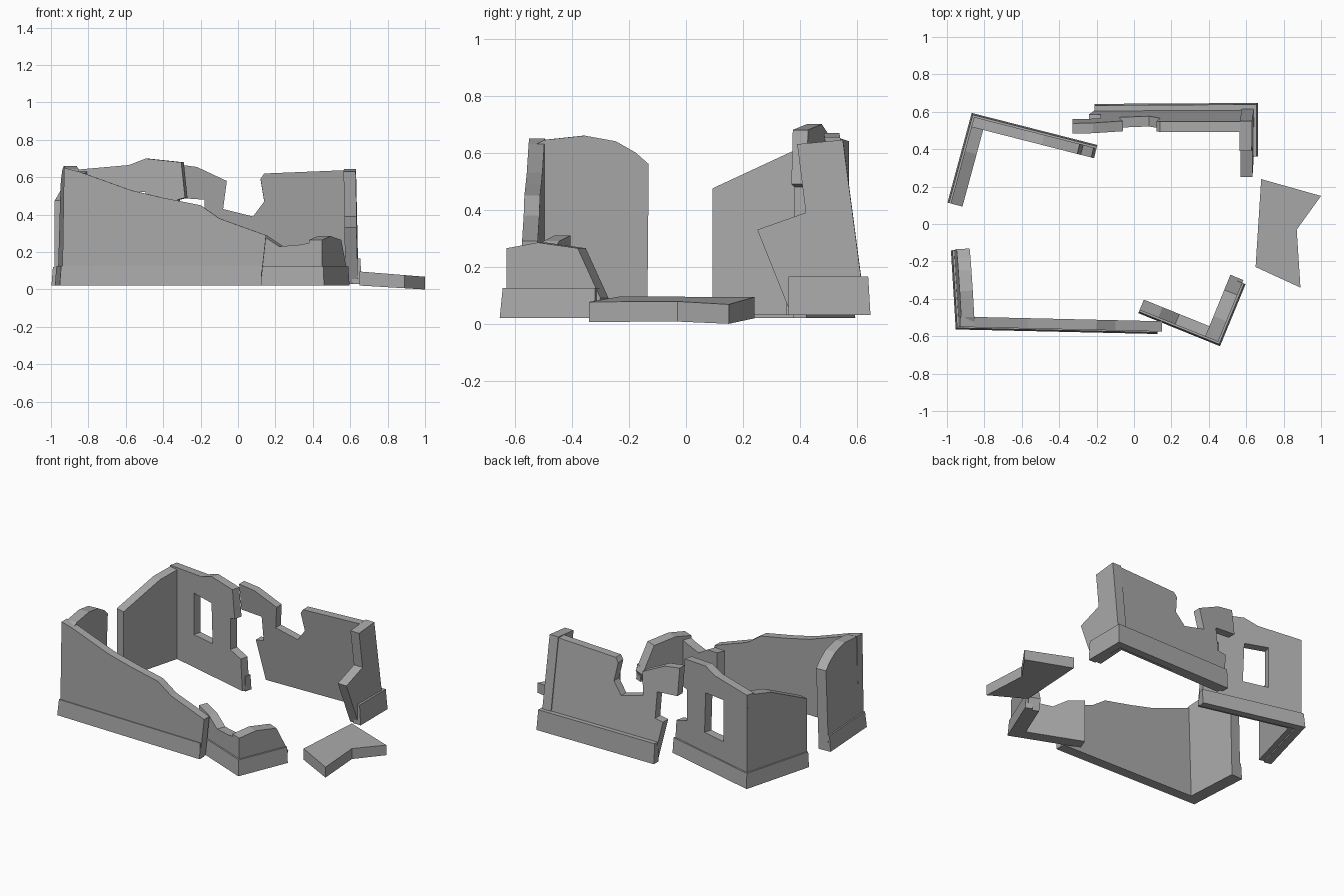
import bpy
import bmesh
from mathutils import Vector

if "Cube" in bpy.data.objects:
    bpy.data.objects.remove(bpy.data.objects["Cube"])

GREY = (0.4, 0.4, 0.4, 1)
stone = bpy.data.materials.new("grey_stone")
stone.use_nodes = True
stone.diffuse_color = GREY
stone.node_tree.nodes["Principled BSDF"].inputs["Base Color"].default_value = GREY


def prism(name, front, back):
    """Solid between two matching loops of points."""
    bm = bmesh.new()
    f = [bm.verts.new(p) for p in front]
    b = [bm.verts.new(p) for p in back]
    bm.faces.new(f)
    bm.faces.new(b[::-1])
    for i in range(len(f)):
        j = (i + 1) % len(f)
        bm.faces.new((f[j], f[i], b[i], b[j]))
    bmesh.ops.recalc_face_normals(bm, faces=bm.faces)
    mesh = bpy.data.meshes.new(name)
    bm.to_mesh(mesh)
    bm.free()
    mesh.materials.append(stone)
    obj = bpy.data.objects.new(name, mesh)
    bpy.context.collection.objects.link(obj)
    return obj


def wall(name, a, b, axis, outline, depth=0.055, lean=(0, 0), start=0):
    """Broken wall: outer face runs a to b, outline is (x or y, z), thickness goes inward."""
    a, b = Vector((*a, 0)), Vector((*b, 0))
    run = b - a
    inward = Vector((-run.y, run.x, 0)).normalized()
    face = [a + run * (u - a[axis]) / run[axis] + Vector((lean[0] * z, lean[1] * z, z))
            for u, z in outline]
    return prism(name, [p + inward * start for p in face], [p + inward * depth for p in face])


def offset(path, d):
    """Path moved outward by d with mitred corners."""
    pts = [Vector(p) for p in path]
    out = []
    for i, p in enumerate(pts):
        dirs = [(pts[k + 1] - pts[k]).normalized() for k in (i - 1, i) if 0 <= k < len(pts) - 1]
        normals = [Vector((t.y, -t.x)) for t in dirs]
        m = sum(normals, Vector((0, 0))).normalized()
        out.append(p + m * d / m.dot(normals[0]))
    return out


def plinth(name, path, low, high, outset=0.022):
    """Projecting footing along the outside of a wall."""
    inner = offset(path, -0.03)[::-1]
    base = offset(path, outset) + inner
    top = offset(path, outset - 0.008) + inner
    return prism(name, [(*p, low) for p in base], [(*p, high) for p in top])


# Front wall section with its short side return
wall("front_wall", (-0.94, -0.55), (0.15, -0.575), 0,
     [(-0.94, 0.02), (0.12, 0.02), (0.15, 0.29), (-0.1, 0.38), (-0.2, 0.45), (-0.4, 0.49),
      (-0.57, 0.53), (-0.85, 0.63), (-0.93, 0.65)])
wall("front_wall_return", (-0.965, -0.14), (-0.94, -0.55), 1,
     [(-0.14, 0.02), (-0.55, 0.02), (-0.53, 0.63), (-0.5, 0.645), (-0.36, 0.66),
      (-0.25, 0.64), (-0.18, 0.6), (-0.135, 0.56)], depth=0.07, lean=(0.03, 0))
plinth("front_plinth", [(-0.965, -0.14), (-0.94, -0.55), (0.125, -0.574)], 0.02, 0.125, 0.014)

# Back corner section with a window
back = wall("back_wall", (-0.2, 0.405), (-0.855, 0.572), 0,
            [(-0.855, 0.03), (-0.2, 0.03), (-0.215, 0.24), (-0.31, 0.27), (-0.31, 0.48),
             (-0.27, 0.49), (-0.29, 0.68), (-0.48, 0.7), (-0.57, 0.665), (-0.855, 0.64)])
hole = wall("window_cutter", (-0.2, 0.405), (-0.855, 0.572), 0,
            [(-0.64, 0.25), (-0.47, 0.25), (-0.48, 0.52), (-0.64, 0.53)], depth=0.15, start=-0.1)
hole.hide_render = True
hole.hide_viewport = True
cut = back.modifiers.new("window", "BOOLEAN")
cut.object = hole
cut.operation = "DIFFERENCE"
cut.solver = "EXACT"
wall("back_wall_return", (-0.855, 0.572), (-0.98, 0.11), 1,
     [(0.11, 0.03), (0.572, 0.03), (0.565, 0.64), (0.39, 0.605), (0.11, 0.475)], depth=0.065)
plinth("back_plinth", [(-0.2, 0.405), (-0.855, 0.572), (-0.98, 0.11)], 0.02, 0.12, 0.018)

# Leaning broken section at the back
wall("leaning_wall", (0.64, 0.63), (-0.33, 0.625), 0,
     [(0.64, 0.04), (-0.19, 0.03), (-0.24, 0.3), (-0.18, 0.31), (-0.18, 0.48), (-0.33, 0.49),
      (-0.33, 0.67), (-0.22, 0.655), (-0.06, 0.58), (-0.08, 0.43), (0.08, 0.39),
      (0.14, 0.47), (0.12, 0.59), (0.14, 0.62), (0.63, 0.64)], lean=(0, -0.13))
wall("leaning_wall_return", (0.64, 0.25), (0.645, 0.63), 1,
     [(0.37, 0.03), (0.63, 0.04), (0.55, 0.645), (0.39, 0.63), (0.42, 0.39), (0.25, 0.33)],
     depth=0.065, lean=(-0.02, 0))
plinth("leaning_plinth", [(0.64, 0.36), (0.64, 0.625), (-0.21, 0.62)], 0.03, 0.165)

# Low corner section
wall("low_wall", (0.03, -0.46), (0.45, -0.63), 0,
     [(0.03, 0.02), (0.45, 0.02), (0.45, 0.265), (0.34, 0.24), (0.22, 0.23), (0.13, 0.29),
      (0.03, 0.31)], depth=0.06)
wall("low_wall_return", (0.45, -0.63), (0.585, -0.3), 1,
     [(-0.63, 0.02), (-0.33, 0.02), (-0.3, 0.09), (-0.38, 0.265), (-0.52, 0.285),
      (-0.63, 0.265)], depth=0.075)
plinth("low_plinth", [(0.03, -0.46), (0.45, -0.63), (0.58, -0.315)], 0.02, 0.125, 0.018)

# Fallen slab lying beside the gap
slab = [(0.68, 0.24), (1.0, 0.15), (0.87, -0.03), (0.89, -0.34), (0.65, -0.23)]
prism("fallen_slab", [(x, y, 0.06 * (1 - x)) for x, y in slab],
      [(x, y, 0.068 + 0.08 * (1 - x)) for x, y in slab])
